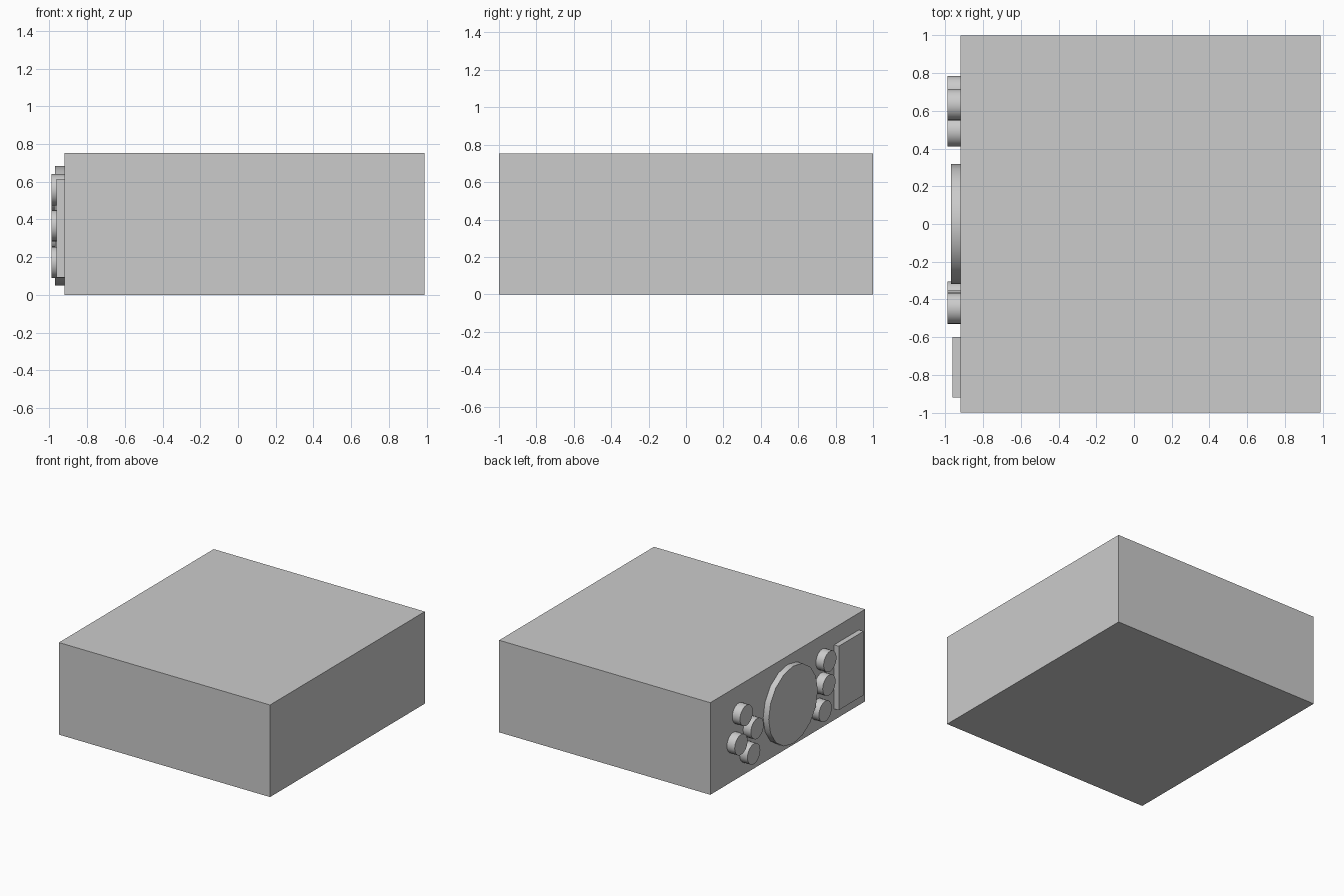
import bpy, math

if "Cube" in bpy.data.objects:
    bpy.data.objects.remove(bpy.data.objects["Cube"])

FACE_X = -0.92  # plane of the control face


def box(name, x0, x1, y0, y1, z0, z1):
    bpy.ops.mesh.primitive_cube_add(size=1, location=((x0 + x1) / 2, (y0 + y1) / 2, (z0 + z1) / 2))
    ob = bpy.context.object
    ob.name = name
    ob.scale = (x1 - x0, y1 - y0, z1 - z0)
    bpy.ops.object.transform_apply(location=False, rotation=False, scale=True)
    return ob


def disc(name, y, z, radius, depth, sides):
    # short cylinder standing out of the control face, slightly sunk into it
    sink = 0.01
    bpy.ops.mesh.primitive_cylinder_add(
        vertices=sides, radius=radius, depth=depth + sink,
        location=(FACE_X - (depth - sink) / 2, y, z), rotation=(0, math.pi / 2, 0))
    ob = bpy.context.object
    ob.name = name
    bpy.ops.object.transform_apply(location=False, rotation=True, scale=False)
    bpy.ops.object.shade_smooth_by_angle(angle=math.radians(30))
    return ob


# Main housing
box("housing", FACE_X, 0.99, -1, 1, 0, 0.753)

# Rectangular panel
box("side_panel", -0.962, FACE_X + 0.01, -0.92, -0.6, 0.092, 0.615)

# Large round dial
disc("main_dial", 0, 0.367, 0.317, 0.05, 16)

# Small knobs either side of the dial: (y, z)
knobs = [(-0.447, 0.557), (-0.435, 0.367), (-0.387, 0.172),
         (0.633, 0.528), (0.493, 0.367), (0.702, 0.315), (0.537, 0.176)]
for i, (y, z) in enumerate(knobs, 1):
    disc(f"knob_{i}", y, z, 0.083, 0.07, 24)
